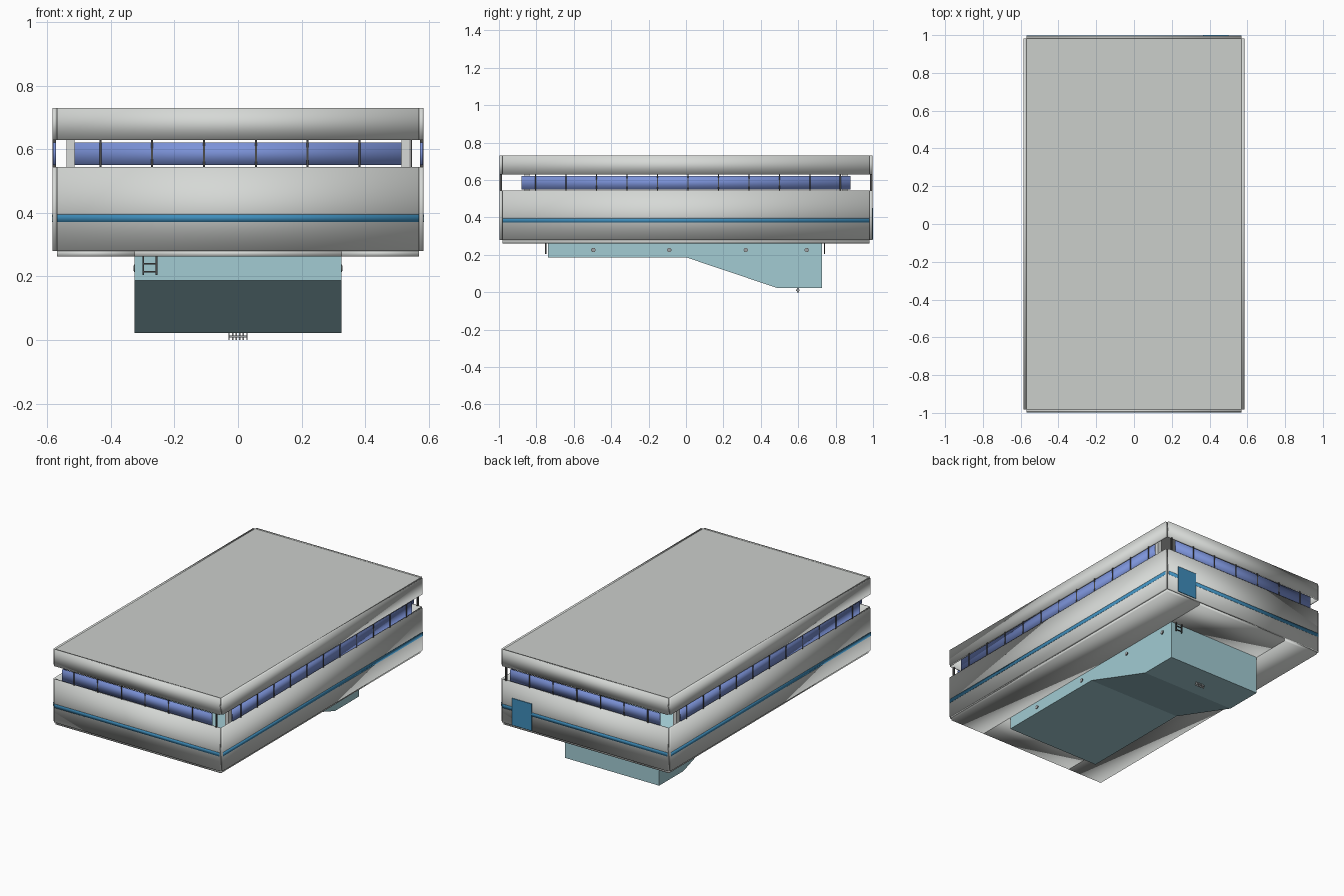
import bpy, bmesh, math
from mathutils import Vector, Matrix

old = bpy.data.objects.get("Cube")
if old:
    bpy.data.objects.remove(old, do_unlink=True)


def material(name, r, g, b):
    m = bpy.data.materials.new(name)
    m.use_nodes = True
    m.diffuse_color = (r, g, b, 1)
    node = m.node_tree.nodes["Principled BSDF"]
    node.inputs["Base Color"].default_value = (r, g, b, 1)
    node.inputs["Roughness"].default_value = 0.6
    return m


WHITE = material("off_white_panel", 0.67, 0.69, 0.67)
ROOF = material("roof_grey", 0.60, 0.62, 0.60)
GLASS = material("window_blue", 0.20, 0.29, 0.69)
BLUE = material("stripe_blue", 0.05, 0.27, 0.50)
TEAL = material("pool_teal", 0.36, 0.60, 0.65)
DARK = material("dark_metal", 0.07, 0.07, 0.07)
METAL = material("grey_metal", 0.35, 0.37, 0.38)


def finish(name, bm, mat, smooth=False):
    bmesh.ops.recalc_face_normals(bm, faces=bm.faces)
    for f in bm.faces:
        f.smooth = smooth
    mesh = bpy.data.meshes.new(name)
    bm.to_mesh(mesh)
    bm.free()
    mesh.materials.append(mat)
    obj = bpy.data.objects.new(name, mesh)
    bpy.context.collection.objects.link(obj)
    return obj


def add_box(bm, lo, hi):
    lo, hi = Vector(lo), Vector(hi)
    bmesh.ops.create_cube(bm, size=1, matrix=Matrix.Translation((lo + hi) / 2)
                          @ Matrix.Diagonal((hi - lo).to_4d()))


def box(name, mat, lo, hi, smooth=False):
    bm = bmesh.new()
    add_box(bm, lo, hi)
    return finish(name, bm, mat, smooth)


def wall_box(name, mat, side, a0, a1, d0, d1, z0, z1, smooth=False):
    """Box along one wall: a runs along the wall, d is distance from the centre."""
    axis, s = side
    d0, d1 = sorted((s * d0, s * d1))
    if axis == "x":
        return box(name, mat, (d0, a0, z0), (d1, a1, z1), smooth)
    return box(name, mat, (a0, d0, z0), (a1, d1, z1), smooth)


W, L = 0.57, 0.982      # inner half width and half length
T = 0.014               # panel thickness
walls = {"front": ("y", -1), "back": ("y", 1), "left": ("x", 1), "right": ("x", -1)}

# Four walls: lower panel, stripe, window band, mullions, roof band
for label, side in walls.items():
    long = side[0] == "x"
    half, depth = (L, W) if long else (W, L)
    out = depth + T
    wall_box(label + "_lower_panel", WHITE, side, -half, half, depth, out, 0.28, 0.545, True)
    wall_box(label + "_roof_band", WHITE, side, -half, half, depth, out, 0.63, 0.73, True)
    wall_box(label + "_stripe", BLUE, side, -half, half, out - 0.002, out + 0.002, 0.372, 0.395, True)
    glass = 0.88 if long else 0.515
    wall_box(label + "_windows", GLASS, side, -glass, glass, out - 0.011, out - 0.002, 0.55, 0.622, True)
    start, count = (-0.805, 11) if long else (-0.433, 7)
    for i in range(count):
        a = start + 0.163 * i
        wall_box(f"{label}_mullion_{i + 1}", DARK, side, a - 0.003, a + 0.003,
                 out - 0.012, out, 0.545, 0.63)

# Roof slab and inner posts
box("roof", ROOF, (-W, -L, 0.712), (W, L, 0.73))
for x in (-1, 1):
    for y in (-1, 1):
        c = Vector((x * 0.527, y * 0.85, 0))
        box("inner_post", WHITE, c + Vector((-0.013, -0.013, 0.28)),
            c + Vector((0.013, 0.013, 0.715)))

# Floor deck around the pool
PX, PY0, PY1 = 0.325, -0.738, 0.728
for s, label in ((1, "left"), (-1, "right")):
    x0, x1 = sorted((s * PX, s * W))
    box(label + "_deck", WHITE, (x0, -L, 0.262), (x1, L, 0.282), True)
box("front_deck", WHITE, (-PX, -L, 0.262), (PX, PY0, 0.282), True)
box("back_deck", WHITE, (-PX, PY1, 0.262), (PX, L, 0.282), True)

# Pool basin: side profile extruded across, open at the top
profile = [(PY0, 0.275), (PY0, 0.187), (0, 0.187), (0.49, 0.022), (PY1, 0.022), (PY1, 0.275)]
bm = bmesh.new()
face = bm.faces.new([bm.verts.new((-PX, y, z)) for y, z in profile])
ext = bmesh.ops.extrude_face_region(bm, geom=[face])
bmesh.ops.translate(bm, vec=(2 * PX, 0, 0),
                    verts=[g for g in ext["geom"] if isinstance(g, bmesh.types.BMVert)])
bmesh.ops.recalc_face_normals(bm, faces=bm.faces)
top = [f for f in bm.faces if f.normal.z > 0.9]
bmesh.ops.delete(bm, geom=top, context="FACES_ONLY")
finish("pool_basin", bm, TEAL)

# Round pool lights on both long sides
for s in (-1, 1):
    for i, y in enumerate((-0.495, -0.09, 0.32, 0.645)):
        for r, depth, mat, part in ((0.012, 0.003, DARK, "rim"), (0.009, 0.004, METAL, "lens")):
            bm = bmesh.new()
            bmesh.ops.create_cone(bm, cap_ends=True, segments=16, radius1=r, radius2=r, depth=depth,
                                  matrix=Matrix.Translation((s * (PX + depth / 2), y, 0.226))
                                  @ Matrix.Rotation(math.pi / 2, 4, "Y"))
            finish(f"pool_light_{part}_{i + 1}", bm, mat)

# Ladders at opposite corners of the basin ends
for label, s, y in (("front", -1, PY0 - 0.012), ("back", 1, PY1 + 0.012)):
    bm = bmesh.new()
    for x in (0.257, 0.298):
        add_box(bm, (s * x - 0.003, y - 0.003, 0.205), (s * x + 0.003, y + 0.003, 0.265))
    for z in (0.215, 0.24):
        add_box(bm, (s * 0.2775 - 0.02, y - 0.003, z - 0.002), (s * 0.2775 + 0.02, y + 0.003, z + 0.002))
    finish(label + "_ladder", bm, DARK)

# Drain under the deep end
bm = bmesh.new()
add_box(bm, (-0.028, 0.588, 0.008), (0.028, 0.608, 0.014))
for i in range(6):
    x = -0.028 + 0.0112 * i
    add_box(bm, (x - 0.002, 0.593, 0), (x + 0.002, 0.603, 0.022))
finish("drain", bm, METAL)

# Door on the back wall
box("back_door", BLUE, (0.365, L + T - 0.002, 0.283), (0.5, 1.0, 0.45))
